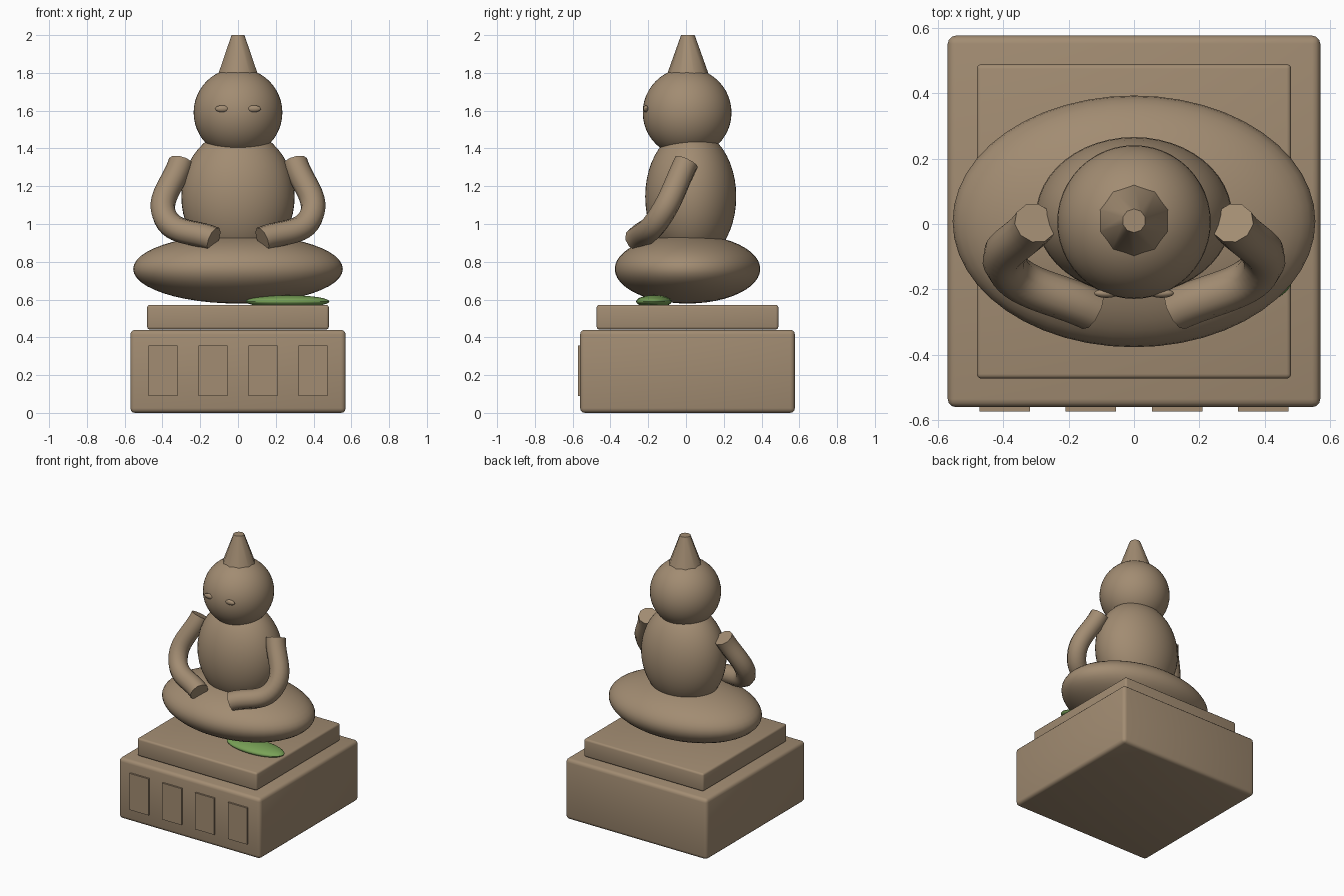
import bpy
from math import radians

cube = bpy.data.objects.get("Cube")
if cube:
    bpy.data.objects.remove(cube, do_unlink=True)


def make_material(name, color):
    mat = bpy.data.materials.new(name)
    mat.use_nodes = True
    mat.diffuse_color = color
    mat.node_tree.nodes["Principled BSDF"].inputs["Base Color"].default_value = color
    return mat


stone = make_material("warm stone", (0.36, 0.262, 0.168, 1))
green = make_material("leaf green", (0.19, 0.36, 0.095, 1))


def finish(name, mat):
    ob = bpy.context.object
    ob.name = name
    ob.data.materials.clear()
    ob.data.materials.append(mat)
    bpy.ops.object.shade_smooth_by_angle(angle=radians(40))
    return ob


def block(name, center, size, bevel=0.0):
    bpy.ops.mesh.primitive_cube_add(size=1, location=center)
    bpy.context.object.scale = size
    bpy.ops.object.transform_apply(location=False, rotation=False, scale=True)
    if bevel:
        mod = bpy.context.object.modifiers.new("rounded edges", "BEVEL")
        mod.width = bevel
        mod.segments = 3
        bpy.ops.object.modifier_apply(modifier=mod.name)
    return finish(name, stone)


def ellipsoid(name, center, radii, mat=stone, segments=48):
    bpy.ops.mesh.primitive_uv_sphere_add(
        segments=segments, ring_count=segments // 2, radius=1, location=center)
    bpy.context.object.scale = radii
    bpy.ops.object.transform_apply(location=False, rotation=False, scale=True)
    return finish(name, mat)


def arm(name, points):
    curve = bpy.data.curves.new(name, "CURVE")
    curve.dimensions = "3D"
    curve.bevel_depth = 0.066
    curve.bevel_resolution = 3
    curve.use_fill_caps = True
    spline = curve.splines.new("BEZIER")
    spline.bezier_points.add(len(points) - 1)
    for bp, co in zip(spline.bezier_points, points):
        bp.co = co
        bp.handle_left_type = bp.handle_right_type = "AUTO"
    ob = bpy.data.objects.new(name, curve)
    bpy.context.collection.objects.link(ob)
    bpy.ops.object.select_all(action="DESELECT")
    bpy.context.view_layer.objects.active = ob
    ob.select_set(True)
    bpy.ops.object.convert(target="MESH")
    return finish(name, stone)


# Pedestal: plinth, upper slab and raised front panels
MID = 0.008
block("plinth", (0, MID, 0.22), (1.14, 1.137, 0.44), 0.025)
block("upper_slab", (0, MID, 0.507), (0.962, 0.962, 0.13), 0.014)
for i in range(4):
    block(f"front_panel_{i + 1}", (-0.396 + 0.264 * i, -0.562, 0.223),
          (0.154, 0.022, 0.265))

# Seated body
ellipsoid("folded_legs", (0, MID, 0.762), (0.555, 0.385, 0.183))
ellipsoid("torso", (0, 0.025, 1.145), (0.3, 0.241, 0.355))
ellipsoid("head", (0, 0.006, 1.59), (0.235, 0.235, 0.235))

# Tapered topknot
bpy.ops.mesh.primitive_cone_add(vertices=10, radius1=0.122, radius2=0.036,
                                depth=0.24, location=(0, 0.01, 1.88))
finish("topknot", stone)

# Arms and eyes on both sides
for side, s in (("left", 1), ("right", -1)):
    arm(f"{side}_arm", [(s * 0.302, 0.003, 1.33),
                        (s * 0.385, -0.14, 1.035),
                        (s * 0.128, -0.262, 0.92)])
    ellipsoid(f"{side}_eye", (s * 0.084, -0.212, 1.61),
              (0.038, 0.014, 0.018), segments=20)

# Leaf offering resting on the slab
ellipsoid("leaf", (0.262, -0.17, 0.59), (0.222, 0.094, 0.033), green, 32)
